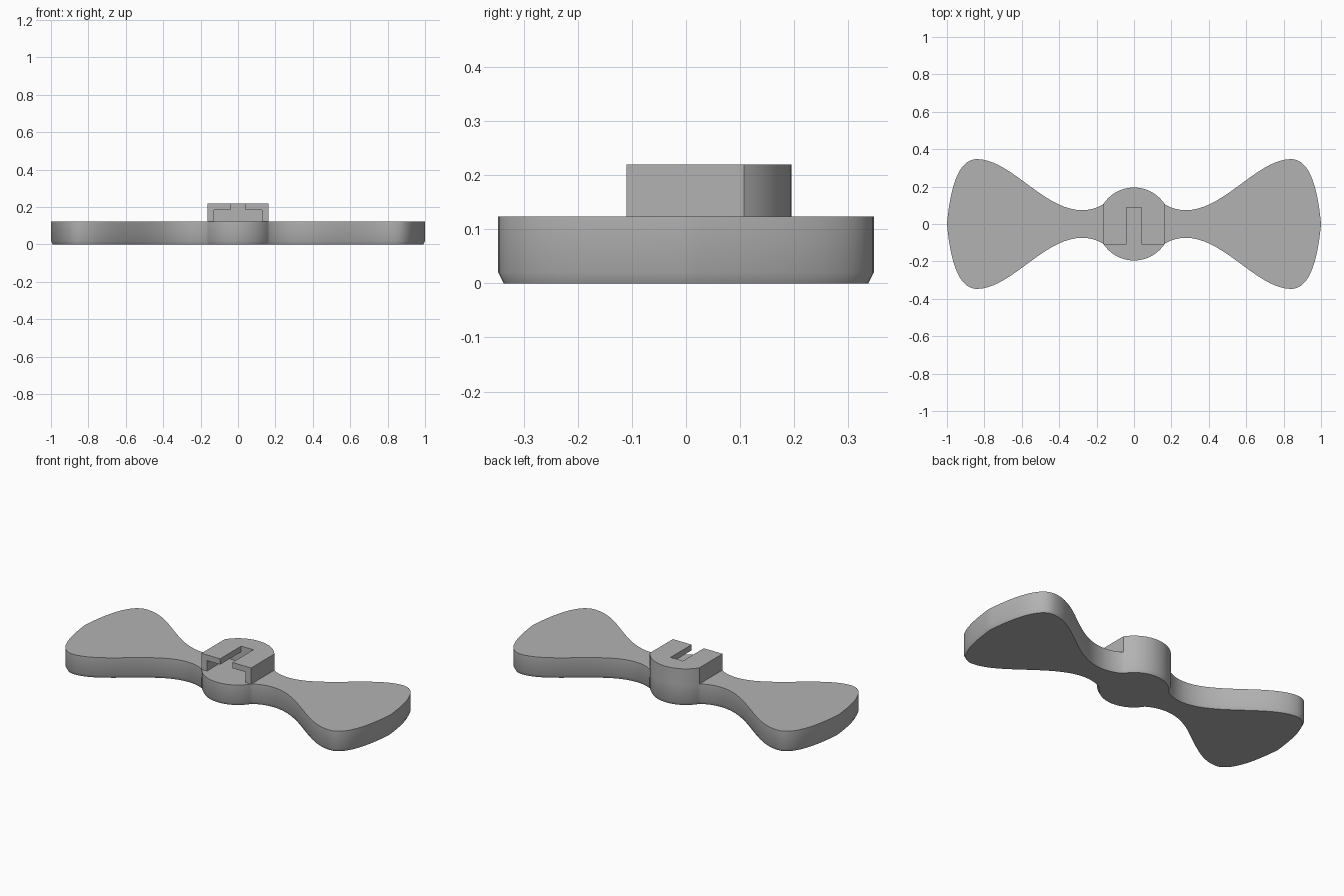
import bpy, bmesh, math
from mathutils import Vector
from mathutils.geometry import interpolate_bezier

if "Cube" in bpy.data.objects:
    bpy.data.objects.remove(bpy.data.objects["Cube"], do_unlink=True)

HUB_R, HUB_X, CUT_Y = 0.195, 0.163, -0.11
FOOT, PLATE_TOP, CAP_TOP = 0.02, 0.123, 0.219
POCKET_TOP, SLOT_END = 0.185, 0.088

grey = bpy.data.materials.new("plain grey")
grey.use_nodes = True
colour = (0.45, 0.45, 0.45, 1)
grey.diffuse_color = colour
grey.node_tree.nodes["Principled BSDF"].inputs["Base Color"].default_value = colour


def prism(name, outline, z0, z1, chamfer=0.0):
    """Extrude a counter-clockwise outline, optionally narrowing below it to z = 0."""
    bm = bmesh.new()
    base = bm.faces.new([bm.verts.new((x, y, z0)) for x, y in outline])
    top = bmesh.ops.extrude_face_region(bm, geom=[base], use_keep_orig=True)["geom"]
    bmesh.ops.translate(bm, vec=(0, 0, z1 - z0),
                        verts=[v for v in top if isinstance(v, bmesh.types.BMVert)])
    bmesh.ops.recalc_face_normals(bm, faces=bm.faces)
    if chamfer:
        bottom = min(bm.faces, key=lambda f: f.calc_center_median().z)
        bmesh.ops.inset_region(bm, faces=[bottom], thickness=chamfer, use_even_offset=True)
        for v in bottom.verts:
            v.co.z = 0
    mesh = bpy.data.meshes.new(name)
    bm.to_mesh(mesh)
    bm.free()
    mesh.materials.append(grey)
    obj = bpy.data.objects.new(name, mesh)
    bpy.context.collection.objects.link(obj)
    return obj


def activate(obj):
    bpy.ops.object.select_all(action='DESELECT')
    obj.select_set(True)
    bpy.context.view_layer.objects.active = obj


def box_outline(half_x, y0, y1):
    return [(-half_x, y0), (half_x, y0), (half_x, y1), (-half_x, y1)]


# Hub arc from the right-hand corner over the back to the left-hand corner
start = math.acos(HUB_X / HUB_R)
STEPS = 32
arc = []
for i in range(STEPS + 1):
    a = start + (math.pi - 2 * start) * i / STEPS
    arc.append((HUB_R * math.cos(a), HUB_R * math.sin(a)))

# One quarter of the paddle edge, from the tip in to the hub
tip, bulge, waist = (1, 0), (0.84, 0.347), (0.28, 0.074)
curves = [
    (tip, (0.985, 0.16), (0.95, 0.347), bulge),
    (bulge, (0.66, 0.347), (0.48, 0.074), waist),
    (waist, (0.24, 0.074), (0.2, 0.083), arc[0]),
]
quarter = []
for curve in curves:
    points = interpolate_bezier(*[Vector((x, y, 0)) for x, y in curve], 20)
    quarter += [(p.x, p.y) for p in points[:-1]]

# Mirror the quarter into the full double paddle
back = quarter + arc + [(-x, y) for x, y in reversed(quarter)]
front = [(-x, -y) for x, y in back]
plate = prism("paddle_plate", back[:-1] + front[:-1], FOOT, PLATE_TOP, 0.01)

# Raised hub with a flat front
cap = prism("hub_cap", arc + [(-HUB_X, CUT_Y), (HUB_X, CUT_Y)], PLATE_TOP, CAP_TOP)

# T-shaped mounting slot, open at the front
cutters = [
    prism("pocket_cutter", box_outline(0.127, -0.3, SLOT_END), 0.05, POCKET_TOP),
    prism("slot_cutter", box_outline(0.04, -0.3, SLOT_END - 0.001), 0.15, 0.3),
]
for cutter in cutters:
    cutter.hide_render = True
    mod = cap.modifiers.new("cut", 'BOOLEAN')
    mod.operation = 'DIFFERENCE'
    mod.solver = 'EXACT'
    mod.object = cutter
    activate(cap)
    bpy.ops.object.modifier_apply(modifier=mod.name)
    bpy.data.objects.remove(cutter, do_unlink=True)

for obj in (plate, cap):
    activate(obj)
    bpy.ops.object.shade_smooth_by_angle(angle=math.radians(30))
